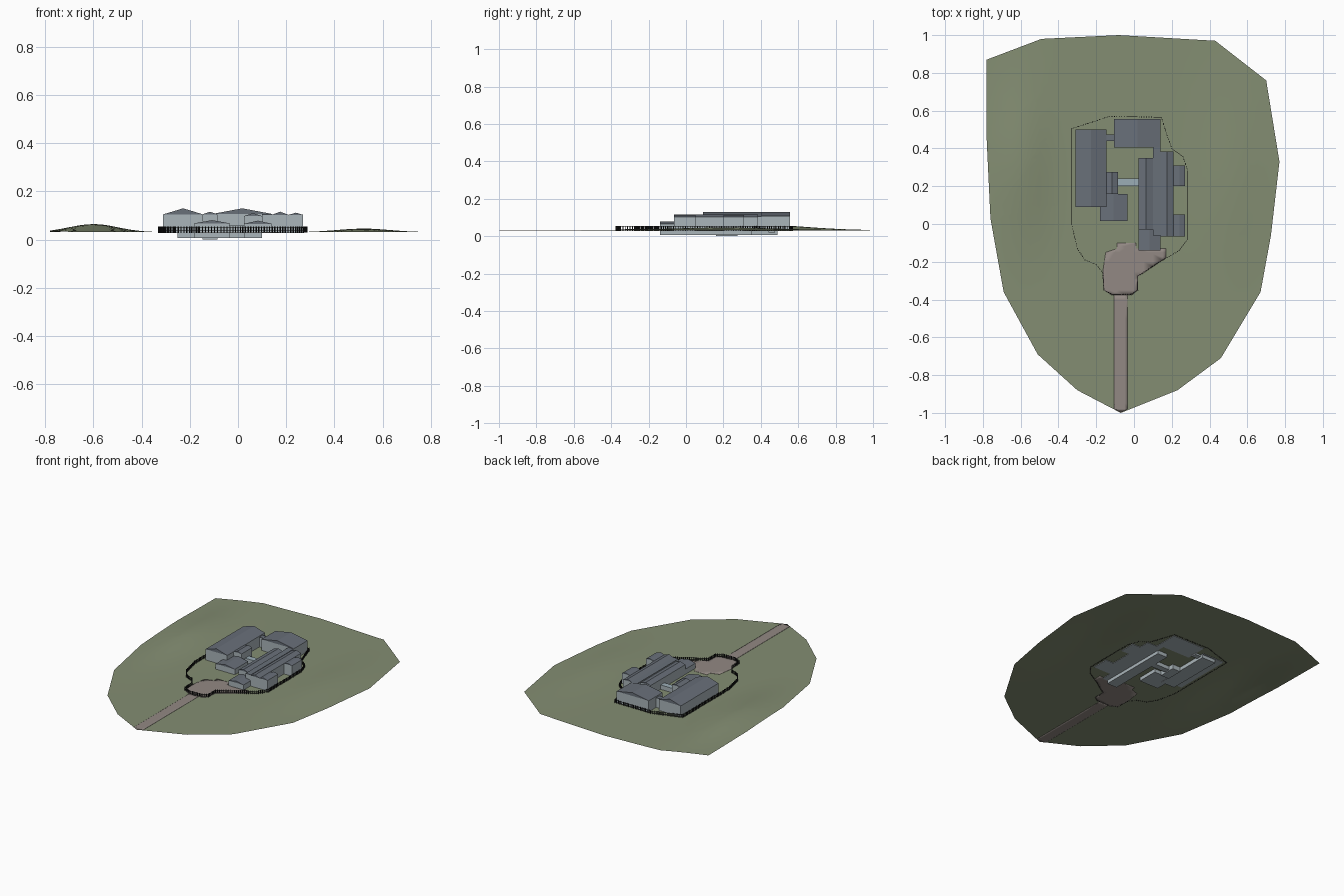
import bpy, bmesh, math
from mathutils import Vector

cube = bpy.data.objects.get("Cube")
if cube:
    bpy.data.objects.remove(cube)


def material(name, rgb):
    m = bpy.data.materials.new(name)
    m.use_nodes = True
    m.diffuse_color = (*rgb, 1)
    m.node_tree.nodes["Principled BSDF"].inputs["Base Color"].default_value = (*rgb, 1)
    return m


GRASS = material("grass green", (0.23, 0.27, 0.17))
PAVING = material("paving taupe", (0.29, 0.25, 0.23))
WALL = material("wall pale grey", (0.40, 0.46, 0.49))
ROOF = material("roof slate", (0.14, 0.16, 0.19))
GLASS = material("link roof pale blue", (0.33, 0.42, 0.47))
IRON = material("fence black", (0.01, 0.01, 0.01))


def finish(name, bm, mats):
    bmesh.ops.recalc_face_normals(bm, faces=bm.faces)
    mesh = bpy.data.meshes.new(name)
    bm.to_mesh(mesh)
    bm.free()
    for m in mats:
        mesh.materials.append(m)
    ob = bpy.data.objects.new(name, mesh)
    bpy.context.collection.objects.link(ob)
    return ob


# Rolling terrain: a tall hill on one side, a low one on the other
def hill(x, y, cx, cy, sx, sy, h):
    return h * math.exp(-((x - cx) / sx) ** 2 / 2 - ((y - cy) / sy) ** 2 / 2)


def height(x, y):
    return 0.031 + hill(x, y, -0.6, 0.33, 0.1, 0.28, 0.034) + hill(x, y, 0.52, 0.2, 0.11, 0.3, 0.015)


def draped(name, outline, mat, thickness=0):
    """Flat outline, cut on a regular grid and laid over the terrain."""
    bm = bmesh.new()
    bm.faces.new([bm.verts.new((x, y, 0)) for x, y in outline])
    bmesh.ops.triangulate(bm, faces=bm.faces)
    for axis in (Vector((1, 0, 0)), Vector((0, 1, 0))):
        for i in range(-19, 20):
            geom = bm.verts[:] + bm.edges[:] + bm.faces[:]
            bmesh.ops.bisect_plane(bm, geom=geom, dist=1e-5, plane_co=axis * i * 0.05, plane_no=axis)
    for v in bm.verts:
        v.co.z = height(v.co.x, v.co.y)
    for f in bm.faces:
        f.smooth = True
    ob = finish(name, bm, [mat])
    if ob.data.polygons[0].normal.z < 0:
        ob.data.flip_normals()
    if thickness:
        mod = ob.modifiers.new("thickness", "SOLIDIFY")
        mod.thickness = thickness
        mod.offset = 0
    return ob


draped("ground", [(-0.78, 0.87), (-0.78, 0.45), (-0.76, 0.03), (-0.69, -0.36), (-0.51, -0.69),
                  (-0.3, -0.88), (-0.07, -1), (0.23, -0.88), (0.46, -0.71), (0.67, -0.36),
                  (0.725, -0.06), (0.77, 0.33), (0.7, 0.76), (0.43, 0.97), (-0.08, 1), (-0.49, 0.98)], GRASS)
draped("forecourt", [(-0.16, -0.35), (-0.12, -0.375), (-0.01, -0.375), (0.02, -0.35), (0.02, -0.28),
                     (0.17, -0.18), (0.17, -0.13), (0.01, -0.13), (0.01, -0.1), (-0.09, -0.1),
                     (-0.09, -0.13), (-0.15, -0.15), (-0.165, -0.25)], PAVING, 0.003)
draped("driveway", [(-0.105, -0.373), (-0.105, -0.98), (-0.07, -0.998), (-0.035, -0.98),
                    (-0.035, -0.373)], PAVING, 0.003)


# Buildings: a gabled or flat profile pushed along y
def building(name, x0, x1, y0, y1, base, eave, ridge, roof=ROOF):
    bm = bmesh.new()
    mid = (x0 + x1) / 2
    walls = [(x0, base), (x1, base), (x1, eave), (x0, eave)]
    cap = [(x0, eave), (x1, eave), (mid, ridge)]
    if ridge - eave < 0.004:
        cap = [(x0, eave), (x1, eave), (x1, ridge), (x0, ridge)]
    for index, profile in enumerate((walls, cap)):
        a = [bm.verts.new((x, y0, z)) for x, z in profile]
        b = [bm.verts.new((x, y1, z)) for x, z in profile]
        faces = [bm.faces.new(a), bm.faces.new(b)]
        for i in range(len(a)):
            j = (i + 1) % len(a)
            if index == 0 and i == 2 or index == 1 and i == 0:
                continue  # hidden joint between walls and roof
            faces.append(bm.faces.new((a[i], a[j], b[j], b[i])))
        for f in faces:
            f.material_index = index
    bmesh.ops.remove_doubles(bm, verts=bm.verts, dist=1e-5)
    return finish(name, bm, [WALL, roof])


building("west_hall", -0.31, -0.145, 0.09, 0.5, 0.028, 0.105, 0.13)
building("west_hall_basement", -0.25, -0.145, 0.09, 0.49, 0.006, 0.026, 0.028, WALL)
building("north_hall", -0.105, 0.14, 0.405, 0.555, 0.028, 0.107, 0.13)
building("hall_link", -0.147, -0.1, 0.44, 0.475, 0.02, 0.095, 0.098)
building("inner_wing", -0.147, -0.085, 0.16, 0.275, 0.0, 0.105, 0.116)
building("entrance_wing", -0.18, -0.035, 0.015, 0.16, 0.007, 0.068, 0.081)
building("glazed_link", -0.09, 0.03, 0.2, 0.24, 0.006, 0.058, 0.061, GLASS)
building("east_porch", 0.025, 0.14, -0.14, -0.03, 0.028, 0.066, 0.079)
building("east_inner_range", 0.025, 0.1, -0.03, 0.35, 0.006, 0.098, 0.11)
building("east_porch_basement", 0.025, 0.1, -0.14, -0.03, 0.006, 0.027, 0.028, WALL)
building("east_corridor", 0.1, 0.14, -0.06, 0.41, 0.028, 0.103, 0.106)
building("east_outer_range", 0.14, 0.21, -0.065, 0.385, 0.028, 0.103, 0.116)
for end, y0, y1 in (("north", 0.2, 0.31), ("south", -0.065, 0.05)):
    building("east_bay_" + end, 0.21, 0.27, y0, y1, 0.028, 0.103, 0.112)


# Boundary fence: close pickets with two thin rails
def bar(bm, p, q, width, z0, z1):
    """Upright slab from p to q, following the terrain."""
    side = Vector((p.y - q.y, q.x - p.x)).normalized() * width / 2
    rings = []
    for c in (p, q):
        z = height(c.x, c.y)
        rings.append([bm.verts.new((c.x + s * side.x, c.y + s * side.y, z + h))
                      for s, h in ((-1, z0), (1, z0), (1, z1), (-1, z1))])
    a, b = rings
    bm.faces.new(a)
    bm.faces.new(b[::-1])
    for i in range(4):
        j = (i + 1) % 4
        bm.faces.new((a[i], b[i], b[j], a[j]))


loop = [(-0.33, 0.505), (-0.22, 0.54), (-0.13, 0.57), (0.145, 0.565), (0.175, 0.47), (0.2, 0.4),
        (0.26, 0.355), (0.285, 0.28), (0.285, -0.08), (0.24, -0.14), (0.12, -0.21), (0.02, -0.275),
        (0.02, -0.35), (-0.02, -0.373), (-0.11, -0.375), (-0.16, -0.35), (-0.165, -0.26),
        (-0.2, -0.215), (-0.26, -0.19), (-0.3, -0.13), (-0.33, 0.0)]
pickets, rails = bmesh.new(), bmesh.new()
for i, start in enumerate(loop):
    p, q = Vector(start), Vector(loop[(i + 1) % len(loop)])
    count = max(1, round((q - p).length / 0.013))
    along = (q - p).normalized() * 0.002
    for k in range(count):
        c, d = p.lerp(q, k / count), p.lerp(q, (k + 1) / count)
        bar(pickets, c - along, c + along, 0.004, -0.003, 0.023)
        for z in (0.004, 0.017):
            bar(rails, c, d, 0.001, z, z + 0.003)
finish("fence_pickets", pickets, [IRON])
finish("fence_rails", rails, [IRON])
